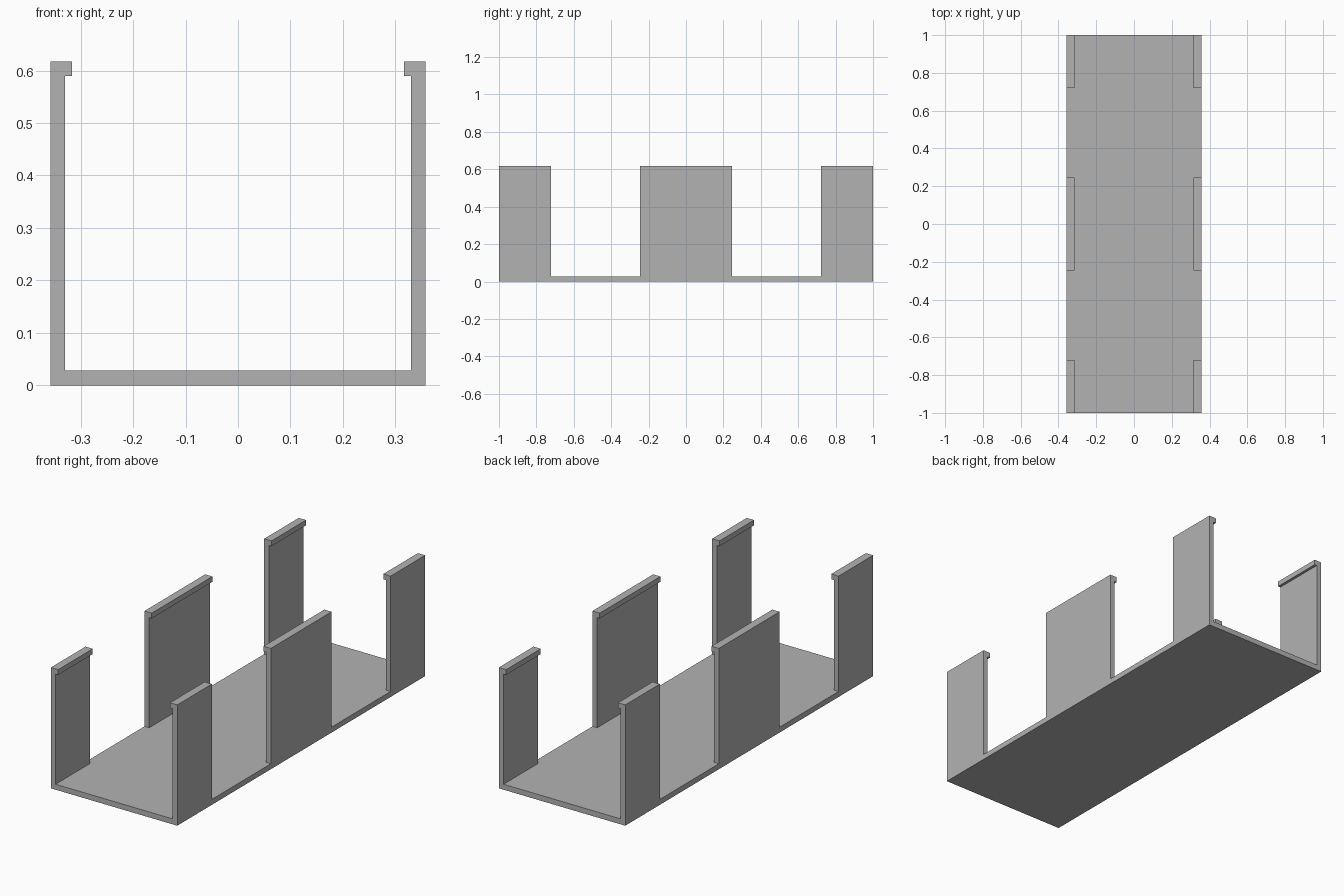
import bpy
import bmesh

cube = bpy.data.objects.get("Cube")
if cube:
    bpy.data.objects.remove(cube, do_unlink=True)

HALF_W, HALF_L = 0.357, 1.0
FLOOR, WALL = 0.028, 0.027
TOP, LIP_Z, LIP_X = 0.617, 0.59, 0.316

grey = bpy.data.materials.new("plain grey")
grey.use_nodes = True
colour = (0.45, 0.45, 0.45, 1)
grey.diffuse_color = colour
grey.node_tree.nodes["Principled BSDF"].inputs["Base Color"].default_value = colour


def extrude_profile(name, profile, y0, y1):
    """Extrude an x-z outline from y0 to y1."""
    bm = bmesh.new()
    face = bm.faces.new([bm.verts.new((x, y0, z)) for x, z in profile])
    result = bmesh.ops.extrude_face_region(bm, geom=[face])
    moved = [v for v in result["geom"] if isinstance(v, bmesh.types.BMVert)]
    bmesh.ops.translate(bm, verts=moved, vec=(0, y1 - y0, 0))
    bmesh.ops.recalc_face_normals(bm, faces=bm.faces)
    mesh = bpy.data.meshes.new(name)
    bm.to_mesh(mesh)
    bm.free()
    mesh.materials.append(grey)
    obj = bpy.data.objects.new(name, mesh)
    bpy.context.collection.objects.link(obj)
    return obj


# Floor plate
extrude_profile("floor", [(-HALF_W, 0), (HALF_W, 0), (HALF_W, FLOOR), (-HALF_W, FLOOR)],
                -HALF_L, HALF_L)

# Upright panels with an inward lip along the top edge
inner = HALF_W - WALL
panel = [(HALF_W, FLOOR), (HALF_W, TOP), (LIP_X, TOP),
         (LIP_X, LIP_Z), (inner, LIP_Z), (inner, FLOOR)]
spans = {"front": (-HALF_L, -0.721), "middle": (-0.245, 0.245), "back": (0.721, HALF_L)}
for place, (y0, y1) in spans.items():
    for side, sign in (("left", 1), ("right", -1)):
        extrude_profile(f"{place}_{side}_panel", [(sign * x, z) for x, z in panel], y0, y1)
